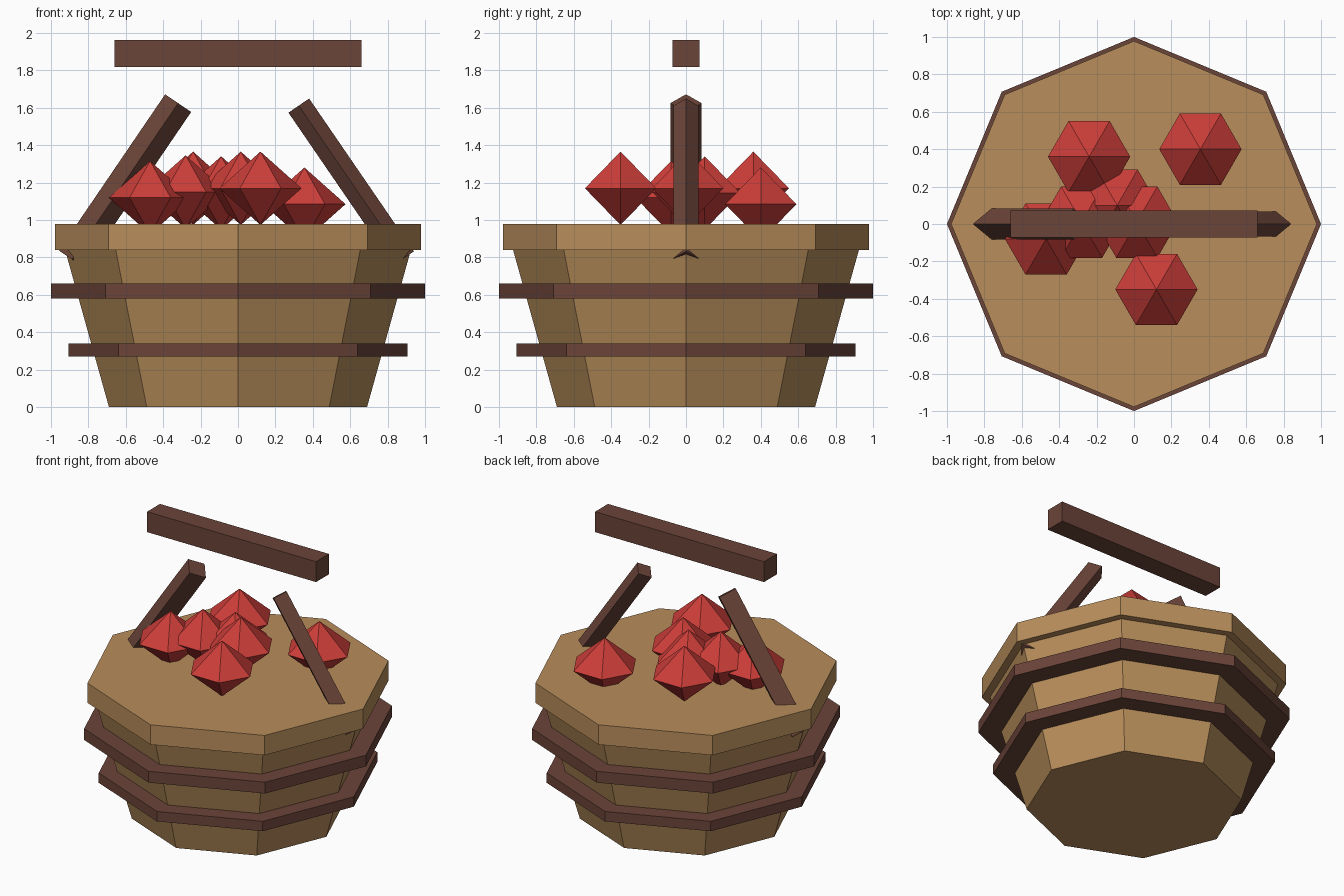
import bpy
import math
from mathutils import Vector

cube = bpy.data.objects.get("Cube")
if cube:
    bpy.data.objects.remove(cube, do_unlink=True)


def material(name, rgb):
    mat = bpy.data.materials.new(name)
    mat.use_nodes = True
    mat.diffuse_color = (*rgb, 1)
    mat.node_tree.nodes["Principled BSDF"].inputs["Base Color"].default_value = (*rgb, 1)
    return mat


tan = material("tan wood", (0.48, 0.27, 0.105))
brown = material("dark brown wood", (0.147, 0.058, 0.041))
red = material("apple red", (0.61, 0.048, 0.041))


def finish(name, mat):
    obj = bpy.context.object
    obj.name = name
    obj.data.materials.append(mat)
    return obj


def octagon(name, r_low, r_high, z_low, z_high, mat):
    bpy.ops.mesh.primitive_cone_add(vertices=8, radius1=r_low, radius2=r_high,
                                    depth=z_high - z_low,
                                    location=(0, 0, (z_low + z_high) / 2))
    return finish(name, mat)


def post(name, low, high, radius):
    """Four-sided post with one corner turned outward."""
    low, high = Vector(low), Vector(high)
    axis = high - low
    bpy.ops.mesh.primitive_cylinder_add(vertices=4, radius=radius, depth=axis.length,
                                        location=(low + high) / 2,
                                        rotation=(0, math.atan2(axis.x, axis.z), 0))
    return finish(name, brown)


def faceted_apple_mesh(sides, radius, half_height):
    """Two pyramids base to base, with corners pointing along x."""
    points = [(radius * math.cos(math.tau * i / sides),
               radius * math.sin(math.tau * i / sides), 0) for i in range(sides)]
    points += [(0, 0, half_height), (0, 0, -half_height)]
    top, bottom = sides, sides + 1
    faces = []
    for i in range(sides):
        j = (i + 1) % sides
        faces += [(i, j, top), (j, i, bottom)]
    mesh = bpy.data.meshes.new("faceted_apple")
    mesh.from_pydata(points, [], faces)
    mesh.materials.append(red)
    return mesh


# Tapered tub, closed rim and two hoops
octagon("tub_body", 0.69, 0.93, 0, 0.86, tan)
octagon("tub_rim", 0.978, 0.978, 0.84, 0.98, tan)
octagon("lower_hoop", 0.905, 0.905, 0.27, 0.34, brown)
octagon("upper_hoop", 1.0, 1.0, 0.58, 0.66, brown)

# Handle: two leaning posts and a crossbar
post("right_handle_post", (-0.888, 0, 0.79), (-0.32, 0, 1.625), 0.084)
post("left_handle_post", (0.885, 0, 0.795), (0.325, 0, 1.612), 0.067)
bpy.ops.mesh.primitive_cube_add(size=1, location=(0, 0, 1.89))
bar = finish("handle_crossbar", brown)
bar.scale = (1.32, 0.144, 0.144)

# Faceted apples sharing one mesh
apple_mesh = faceted_apple_mesh(6, 0.22, 0.196)
apples = [(-0.24, 0.36, 1.17), (0.355, 0.40, 1.085), (0.12, -0.35, 1.17),
          (-0.47, -0.08, 1.12), (-0.28, 0.01, 1.15), (-0.09, 0.10, 1.145),
          (0.015, 0.01, 1.17)]
for i, spot in enumerate(apples):
    apple = bpy.data.objects.new(f"apple_{i + 1}", apple_mesh)
    apple.location = spot
    bpy.context.collection.objects.link(apple)
